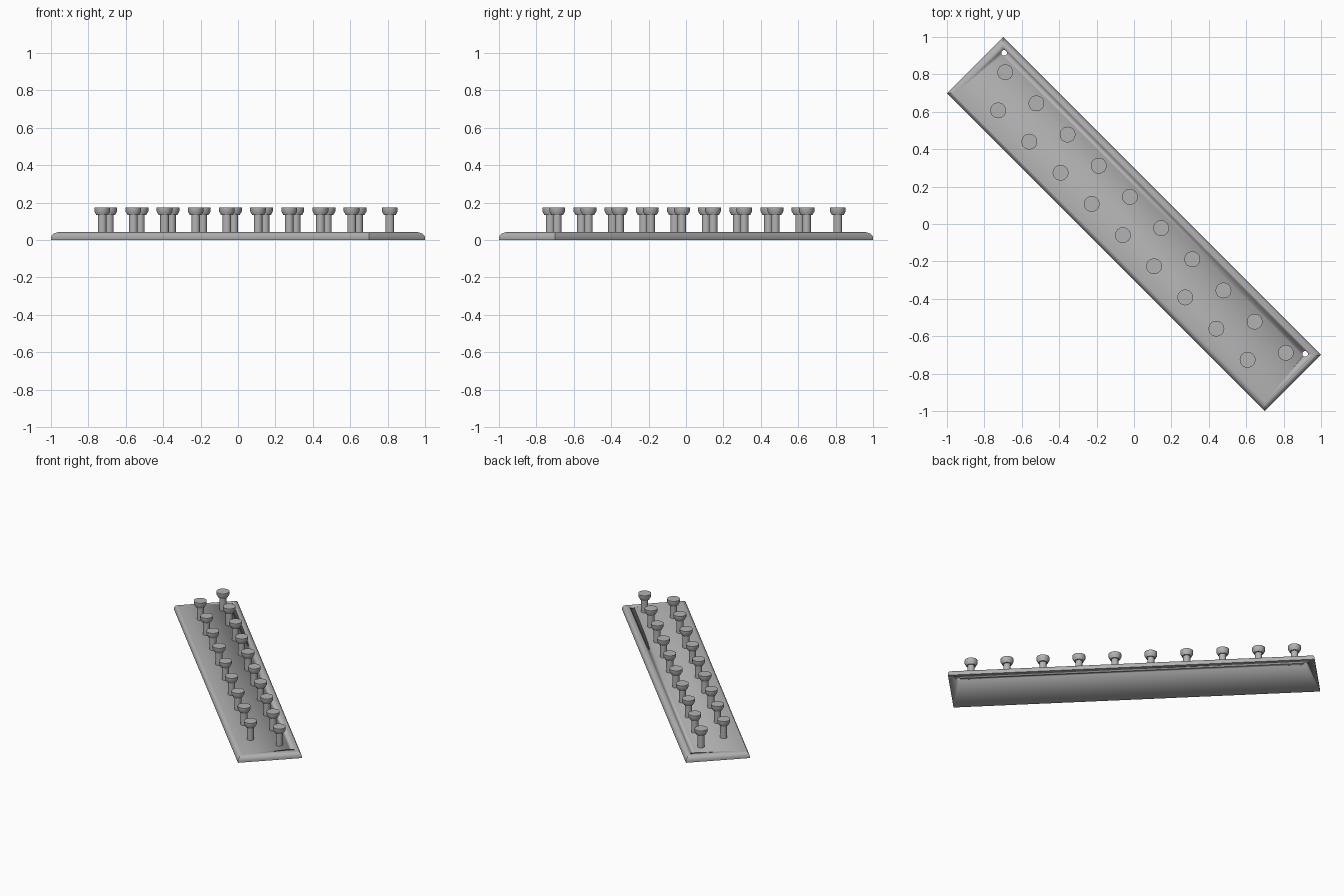
import bpy, bmesh, math
from mathutils import Matrix

if "Cube" in bpy.data.objects:
    bpy.data.objects.remove(bpy.data.objects["Cube"])

LENGTH, WIDTH, THICK, ROUND = 2.404, 0.424, 0.042, 0.032
TURN = Matrix.Rotation(math.radians(-45), 4, 'Z')  # board lies diagonally

grey = bpy.data.materials.new("plain_grey")
grey.diffuse_color = (0.45, 0.45, 0.45, 1)
grey.use_nodes = True
grey.node_tree.nodes["Principled BSDF"].inputs["Base Color"].default_value = grey.diffuse_color


def make_object(name, bm, smooth_angle=35):
    mesh = bpy.data.meshes.new(name)
    bm.normal_update()
    bm.to_mesh(mesh)
    bm.free()
    mesh.materials.append(grey)
    ob = bpy.data.objects.new(name, mesh)
    bpy.context.collection.objects.link(ob)
    ob.matrix_world = TURN
    bpy.ops.object.select_all(action='DESELECT')
    ob.select_set(True)
    bpy.context.view_layer.objects.active = ob
    bpy.ops.object.shade_smooth_by_angle(angle=math.radians(smooth_angle))
    return ob


def add_lathe(bm, profile, x, y, sides=32):
    """Closed solid of revolution from (radius, z) points, bottom to top."""
    rings = []
    for r, z in profile:
        rings.append([bm.verts.new((x + r * math.cos(2 * math.pi * i / sides),
                                    y + r * math.sin(2 * math.pi * i / sides), z))
                      for i in range(sides)])
    for low, high in zip(rings, rings[1:]):
        for i in range(sides):
            j = (i + 1) % sides
            bm.faces.new((low[i], low[j], high[j], high[i]))
    bm.faces.new(rings[0][::-1])
    bm.faces.new(rings[-1])


# Board with rounded upper edges and sharp mitred corners
bm = bmesh.new()
bmesh.ops.create_cube(bm, size=1, matrix=Matrix.Translation((0, 0, THICK / 2))
                      @ Matrix.Diagonal((LENGTH, WIDTH, THICK, 1)))
top_edges = [e for e in bm.edges if all(v.co.z > THICK * 0.9 for v in e.verts)]
bmesh.ops.bevel(bm, geom=top_edges, offset=ROUND, segments=8, profile=0.5,
                affect='EDGES')
board = make_object("board", bm)

# Two mounting holes through the board
bm = bmesh.new()
for x in (-1.138, 1.138):
    add_lathe(bm, [(0.015, -0.05), (0.015, 0.1)], x, 0.156, 24)
cutter = make_object("hole_cutter", bm)
cutter.hide_render = True
cutter.hide_set(True)
cut = board.modifiers.new("mounting_holes", 'BOOLEAN')
cut.operation = 'DIFFERENCE'
cut.solver = 'EXACT'
cut.object = cutter
# Cut before the smoothing modifier
board.modifiers.move(len(board.modifiers) - 1, 0)

# Two staggered rows of headed pegs
PEG = [(0.023, THICK - 0.005), (0.023, 0.133), (0.031, 0.133),
       (0.042, 0.153), (0.042, 0.174)]
STEP = 0.2357
for name, count, y in (("back_row_pegs", 10, 0.087), ("front_row_pegs", 9, -0.084)):
    bm = bmesh.new()
    for i in range(count):
        add_lathe(bm, PEG, (i - (count - 1) / 2) * STEP, y)
    make_object(name, bm)
